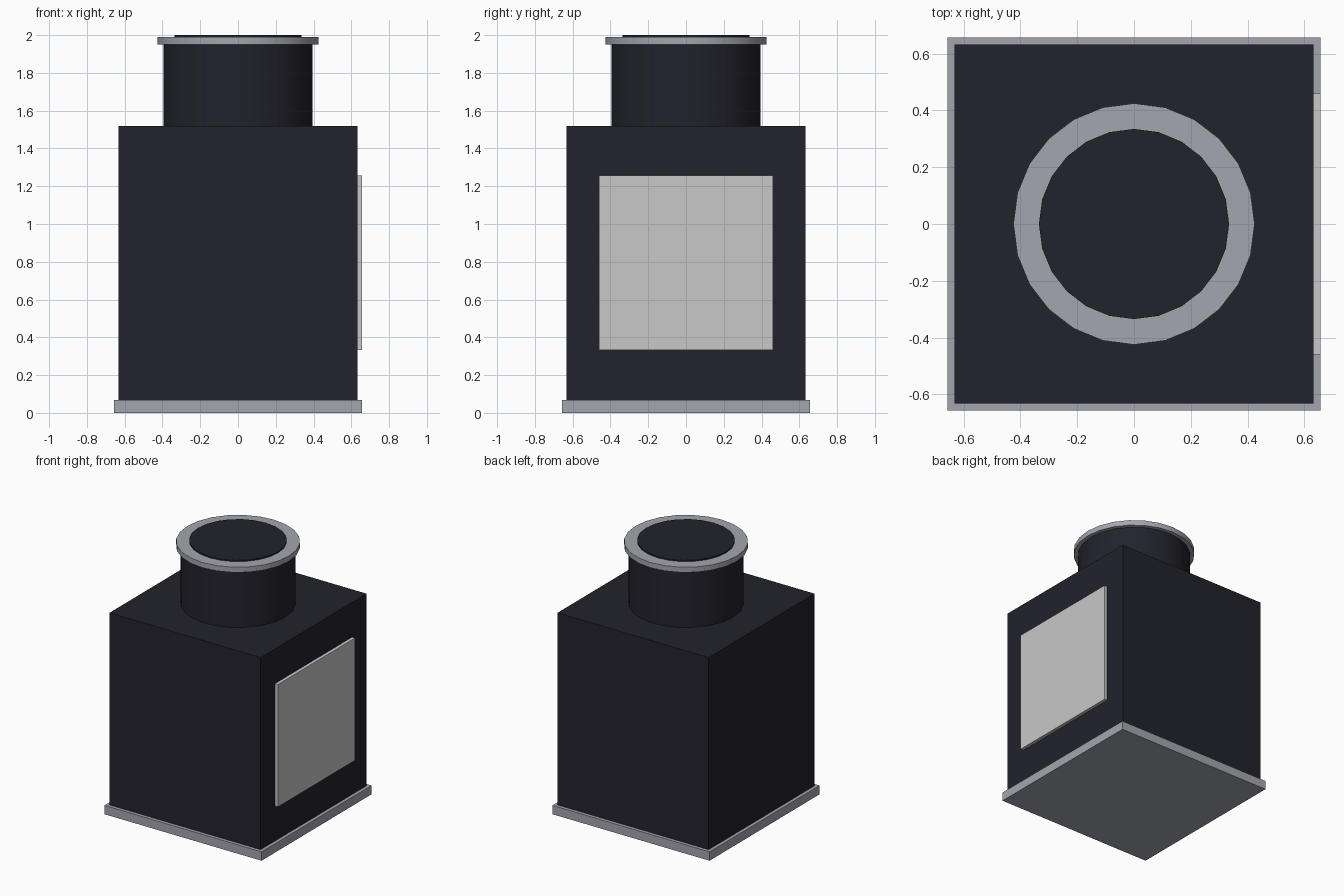
import bpy

cube = bpy.data.objects.get("Cube")
if cube:
    bpy.data.objects.remove(cube, do_unlink=True)


def material(name, rgb):
    mat = bpy.data.materials.new(name)
    mat.use_nodes = True
    color = (*rgb, 1)
    mat.diffuse_color = color
    mat.node_tree.nodes["Principled BSDF"].inputs["Base Color"].default_value = color
    return mat


dark = material("dark navy", (0.016, 0.016, 0.025))
silver = material("silver grey", (0.37, 0.38, 0.43))
pale = material("pale grey", (0.58, 0.58, 0.58))


def finish(name, mat):
    obj = bpy.context.object
    obj.name = obj.data.name = name
    obj.data.materials.append(mat)
    return obj


def box(name, low, high, mat):
    center = [(a + b) / 2 for a, b in zip(low, high)]
    bpy.ops.mesh.primitive_cube_add(size=1, location=center)
    bpy.context.object.scale = [b - a for a, b in zip(low, high)]
    bpy.ops.object.transform_apply(location=False, rotation=False, scale=True)
    return finish(name, mat)


def cylinder(name, radius, bottom, top, mat):
    bpy.ops.mesh.primitive_cylinder_add(
        vertices=24, radius=radius, depth=top - bottom,
        location=(0, 0, (bottom + top) / 2))
    bpy.ops.object.shade_smooth_by_angle()
    return finish(name, mat)


# Square body on a slightly wider foot plate
HALF, FOOT = 0.632, 0.657
box("base_plate", (-FOOT, -FOOT, 0), (FOOT, FOOT, 0.067), silver)
box("body", (-HALF, -HALF, 0.067), (HALF, HALF, 1.52), dark)

# Raised label on the left side
box("side_label", (HALF, -0.46, 0.332), (FOOT, 0.46, 1.257), pale)

# Round neck, rim and the dark mouth disc just above it
cylinder("neck", 0.395, 1.52, 1.95, dark)
cylinder("rim", 0.425, 1.95, 1.99, silver)
cylinder("mouth_disc", 0.335, 1.99, 2.0, dark)
